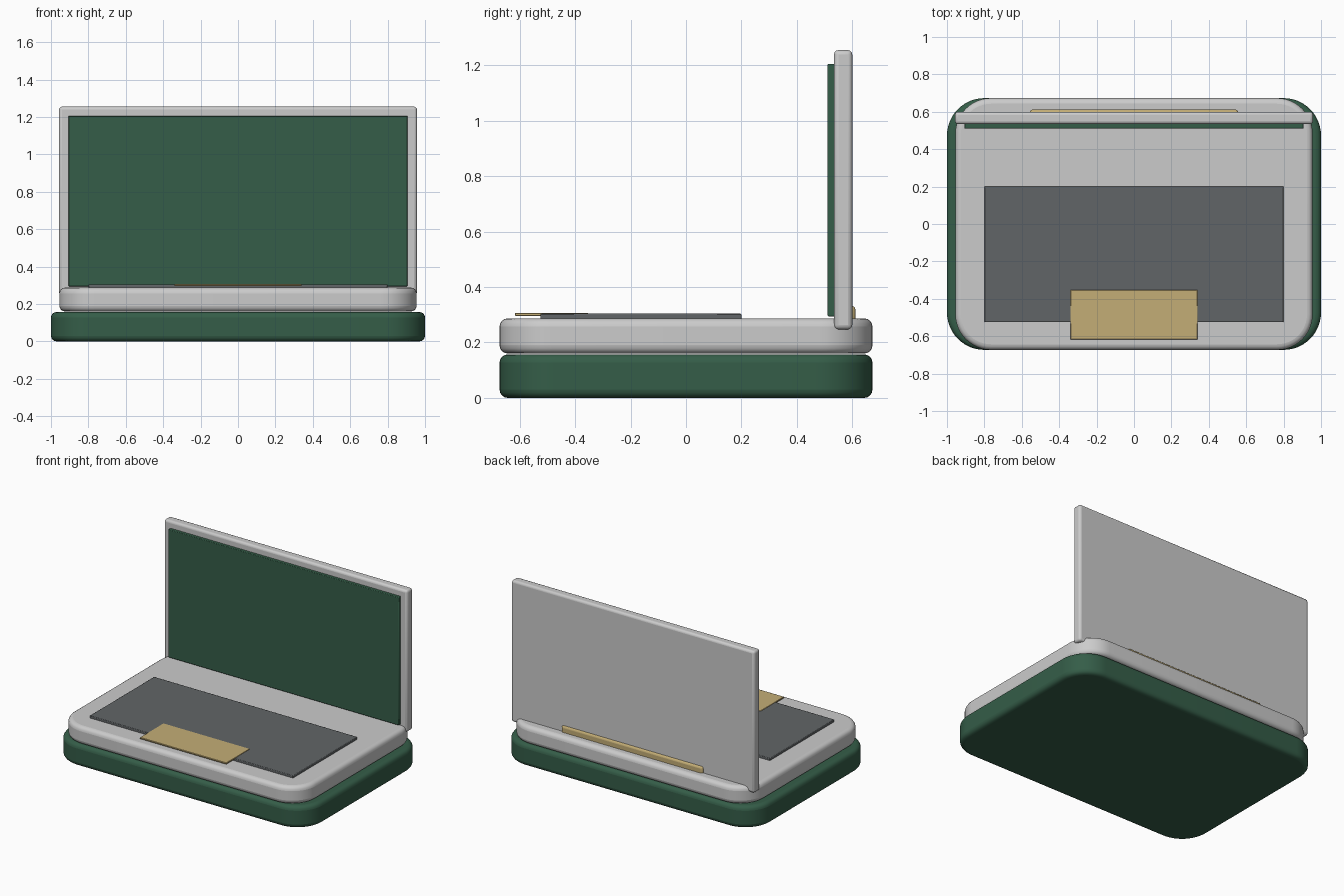
import bpy, bmesh, math

if "Cube" in bpy.data.objects:
    bpy.data.objects.remove(bpy.data.objects["Cube"])

def material(name, rgb):
    m = bpy.data.materials.new(name)
    m.diffuse_color = (*rgb, 1)
    m.use_nodes = True
    m.node_tree.nodes["Principled BSDF"].inputs["Base Color"].default_value = m.diffuse_color
    return m

GREEN = material("dark_green", (0.035, 0.11, 0.065))
DARK = material("dark_grey", (0.12, 0.13, 0.135))
GOLD = material("tan_gold", (0.55, 0.42, 0.18))

def finish(bm, name, mat, bevel, segments):
    bmesh.ops.recalc_face_normals(bm, faces=bm.faces)
    mesh = bpy.data.meshes.new(name)
    bm.to_mesh(mesh)
    bm.free()
    ob = bpy.data.objects.new(name, mesh)
    bpy.context.collection.objects.link(ob)
    if mat:
        mesh.materials.append(mat)
    if bevel:
        mod = ob.modifiers.new("soft_edges", 'BEVEL')
        mod.width, mod.segments = bevel, segments
        mod.limit_method, mod.angle_limit = 'ANGLE', math.radians(40)
    bpy.ops.object.select_all(action='DESELECT')
    ob.select_set(True)
    bpy.context.view_layer.objects.active = ob
    bpy.ops.object.shade_smooth_by_angle(angle=math.radians(35))
    return ob

def box(name, x, y, z, mat=None, bevel=0, segments=3):
    """Box spanning -x..x and the given y and z ranges."""
    bm = bmesh.new()
    bmesh.ops.create_cube(bm, size=1)
    for v in bm.verts:
        v.co.x *= 2 * x
        v.co.y = y[0] if v.co.y < 0 else y[1]
        v.co.z = z[0] if v.co.z < 0 else z[1]
    return finish(bm, name, mat, bevel, segments)

def rounded_slab(name, x, y, z, radius, mat=None, bevel=0.03, steps=12):
    """Slab with rounded plan corners and softened rims."""
    bm = bmesh.new()
    verts = []
    for i, (sx, sy) in enumerate([(1, 1), (-1, 1), (-1, -1), (1, -1)]):
        for k in range(steps + 1):
            a = math.pi / 2 * (i + k / steps)
            verts.append(bm.verts.new((sx * (x - radius) + radius * math.cos(a),
                                       sy * (y - radius) + radius * math.sin(a), z[0])))
    face = bm.faces.new(verts)
    top = bmesh.ops.extrude_face_region(bm, geom=[face])["geom"]
    for v in top:
        if isinstance(v, bmesh.types.BMVert):
            v.co.z = z[1]
    return finish(bm, name, mat, bevel, 4)

# Base tray and computer body
rounded_slab("lower_base", 1.0, 0.673, (0, 0.157), 0.2, GREEN)
rounded_slab("body", 0.955, 0.673, (0.16, 0.287), 0.19)

# Keyboard and touchpad
box("keyboard", 0.8, (-0.525, 0.2), (0.275, 0.304), DARK, 0.004, 2)
box("touchpad", 0.34, (-0.617, -0.353), (0.296, 0.307), GOLD, 0.002, 1)

# Upright lid, screen and hinge
box("lid", 0.957, (0.534, 0.6), (0.247, 1.255), None, 0.016)
box("screen", 0.907, (0.511, 0.54), (0.294, 1.205), GREEN, 0.004, 2)
box("hinge", 0.557, (0.545, 0.612), (0.262, 0.332), GOLD, 0.015)
